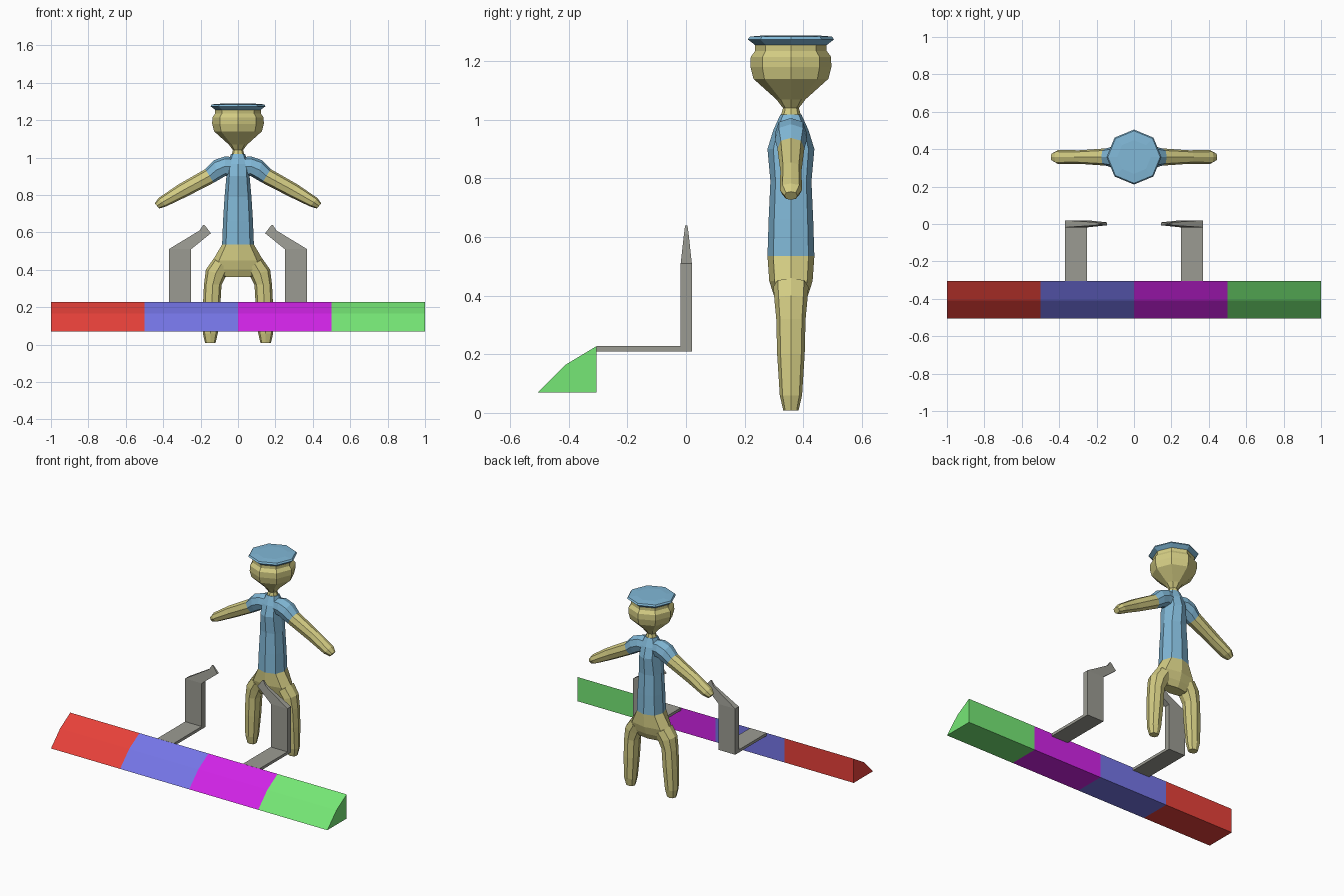
import bpy, bmesh, math

if "Cube" in bpy.data.objects:
    bpy.data.objects.remove(bpy.data.objects["Cube"])

def material(name, rgb):
    m = bpy.data.materials.new(name)
    m.diffuse_color = (*rgb, 1)
    m.use_nodes = True
    m.node_tree.nodes["Principled BSDF"].inputs["Base Color"].default_value = m.diffuse_color
    return m

SKIN = material("khaki skin", (0.66, 0.61, 0.23))
BLUE = material("sky blue cloth", (0.22, 0.48, 0.68))
GREY = material("bracket grey", (0.33, 0.33, 0.29))
RED = material("bar red", (0.80, 0.053, 0.042))
VIOLET = material("bar violet", (0.18, 0.18, 0.80))
MAGENTA = material("bar magenta", (0.64, 0.017, 0.80))
GREEN = material("bar green", (0.18, 0.80, 0.18))

BODY_Y = 0.358

def loft(name, loops, mats, rule=None, mirror=False):
    """Skin a list of equal-length point loops; rule maps section number to material slot."""
    bm = bmesh.new()
    rows = [[bm.verts.new(p) for p in loop] for loop in loops]
    n = len(rows[0])
    for k in range(len(rows) - 1):
        for i in range(n):
            j = (i + 1) % n
            f = bm.faces.new((rows[k][i], rows[k][j], rows[k + 1][j], rows[k + 1][i]))
            f.material_index = rule(k) if rule else 0
    bm.faces.new(rows[0]).material_index = rule(0) if rule else 0
    bm.faces.new(rows[-1]).material_index = rule(len(rows) - 2) if rule else 0
    bmesh.ops.recalc_face_normals(bm, faces=bm.faces)
    me = bpy.data.meshes.new(name)
    bm.to_mesh(me)
    bm.free()
    ob = bpy.data.objects.new(name, me)
    bpy.context.collection.objects.link(ob)
    for m in mats:
        me.materials.append(m)
    if mirror:
        ob.modifiers.new("mirror", 'MIRROR').use_mirror_merge = False
    return ob

def octagon(x0, z0, x1, z1, hy, diag=0.75):
    """Eight-sided ring between two points in the xz plane, hy deep to each side."""
    mx, mz, dx, dz = (x0 + x1) / 2, (z0 + z1) / 2, (x1 - x0) / 2, (z1 - z0) / 2
    pts = []
    for i in range(8):
        a = i * math.pi / 4
        c, s = math.cos(a), math.sin(a)
        if i % 2:
            c, s = math.copysign(diag, c), math.copysign(diag, s)
        pts.append((mx + c * dx, BODY_Y + s * hy, mz + c * dz))
    return pts

def level(z, hx, hy, diag=0.75):
    return octagon(-hx, z, hx, z, hy, diag)

# torso and pelvis: (z, half width, half depth)
torso = [(0.362, 0.085, 0.040), (0.40, 0.150, 0.058), (0.45, 0.135, 0.074),
         (0.535, 0.085, 0.080), (0.66, 0.080, 0.076), (0.79, 0.072, 0.070),
         (0.90, 0.062, 0.080), (0.965, 0.058, 0.060), (1.018, 0.038, 0.036)]
loft("torso", [level(*r) for r in torso], [SKIN, BLUE], lambda k: int(k >= 3))

# head with neck
head = [(1.01, 0.036), (1.04, 0.027), (1.07, 0.050), (1.14, 0.128),
        (1.18, 0.138), (1.215, 0.137), (1.235, 0.122), (1.26, 0.122)]
loft("head", [level(z, r, r, 0.707) for z, r in head], [SKIN])

# flat hat
hat = [(1.255, 0.122), (1.274, 0.147), (1.284, 0.140), (1.288, 0.09)]
loft("hat", [level(z, r, r, 0.707) for z, r in hat], [BLUE])

# arms: top point, bottom point, half depth
arm = [(0.0, 1.0, 0.0, 0.90, 0.045), (0.07, 1.006, 0.07, 0.90, 0.055),
       (0.13, 0.985, 0.10, 0.882, 0.055), (0.175, 0.938, 0.13, 0.865, 0.046),
       (0.32, 0.855, 0.27, 0.793, 0.036), (0.425, 0.783, 0.385, 0.738, 0.038),
       (0.445, 0.755, 0.422, 0.727, 0.022)]
loft("arm", [octagon(*r) for r in arm], [BLUE, SKIN], lambda k: int(k >= 3), True)

# legs: inner point, outer point, half depth
leg = [(0.05, 0.40, 0.13, 0.46, 0.060), (0.065, 0.365, 0.172, 0.40, 0.056),
       (0.088, 0.32, 0.182, 0.32, 0.050), (0.095, 0.20, 0.188, 0.20, 0.047),
       (0.108, 0.06, 0.188, 0.06, 0.038), (0.120, 0.008, 0.176, 0.008, 0.026)]
loft("leg", [octagon(*r) for r in leg], [SKIN], None, True)

# bracket uprights with tapering bent tips: outer point, inner point, half thickness
upright = [(0.37, 0.21, 0.25, 0.21, 0.019), (0.37, 0.51, 0.25, 0.51, 0.019),
           (0.205, 0.61, 0.145, 0.595, 0.008), (0.186, 0.64, 0.178, 0.638, 0.004)]
loft("bracket_upright",
     [[(a, 0.001 - t, b), (a, 0.001 + t, b), (c, 0.001 + t, d), (c, 0.001 - t, d)]
      for a, b, c, d, t in upright], [GREY], None, True)

# bracket shelves joining the uprights to the bar
loft("bracket_shelf",
     [[(0.25, y, 0.21), (0.37, y, 0.21), (0.37, y, 0.228), (0.25, y, 0.228)]
      for y in (-0.306, -0.018)], [GREY], None, True)

# four-coloured bar
profile = [(-0.505, 0.07), (-0.41, 0.165), (-0.305, 0.228), (-0.305, 0.07)]
loft("bar", [[(x, y, z) for y, z in profile] for x in (-1, -0.5, 0, 0.5, 1)],
     [RED, VIOLET, MAGENTA, GREEN], lambda k: k)
